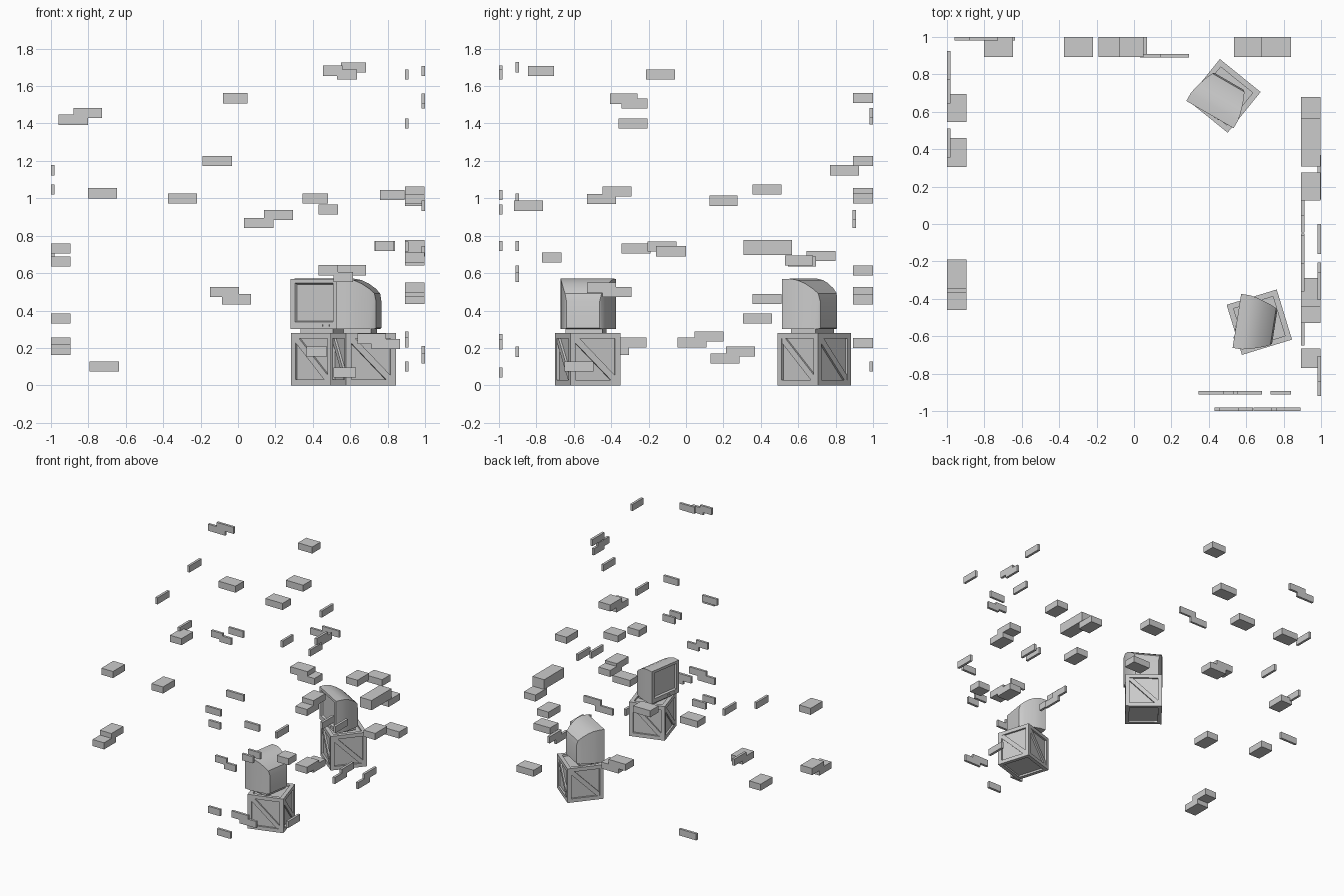
import bpy, bmesh, math
from mathutils import Matrix, Vector

if "Cube" in bpy.data.objects:
    bpy.data.objects.remove(bpy.data.objects["Cube"])


def finish(name, bm, matrix=None):
    bmesh.ops.recalc_face_normals(bm, faces=bm.faces)
    me = bpy.data.meshes.new(name)
    bm.to_mesh(me)
    bm.free()
    ob = bpy.data.objects.new(name, me)
    bpy.context.collection.objects.link(ob)
    if matrix:
        ob.matrix_world = matrix
    return ob


def add_box(bm, center, size, rot=None):
    m = Matrix.Translation(center) @ (rot or Matrix()) @ Matrix.Diagonal((*size, 1))
    bmesh.ops.create_cube(bm, size=1, matrix=m)


def place(x, y, z, yaw):
    return Matrix.Translation((x, y, z)) @ Matrix.Rotation(math.radians(yaw), 4, 'Z')


# Crate: recessed core, edge beams and a diagonal plank on each side
def crate(name, x, y, yaw, s=0.28, w=0.03):
    bm = bmesh.new()
    h = s / 2
    e = h - w / 2
    add_box(bm, (0, 0, 0), (s - 0.03,) * 3)
    for a in (-e, e):
        for b in (-e, e):
            add_box(bm, (a, b, 0), (w, w, s))
            add_box(bm, (0, a, b), (s - 2 * w, w, w))
            add_box(bm, (a, 0, b), (w, s - 2 * w, w))
    for k in range(4):
        turn = Matrix.Rotation(k * math.pi / 2, 4, 'Z')
        m = turn @ Matrix.Translation((0, -h + 0.01, 0)) @ Matrix.Rotation(math.pi / 4, 4, 'Y')
        # plank clipped to the opening so it meets the frame corners
        i, t = h - w, 0.024
        pts = [(-i, i), (-i + t, i), (i, -i + t), (i, -i), (i - t, -i), (-i, i - t)]
        rings = []
        for d in (-h + 0.003, -h + 0.02):
            rings.append([bm.verts.new(turn @ Vector((px, d, pz))) for px, pz in pts])
        bm.faces.new(rings[0])
        bm.faces.new(rings[1][::-1])
        for j in range(6):
            n = (j + 1) % 6
            bm.faces.new((rings[0][j], rings[0][n], rings[1][n], rings[1][j]))
    finish(name, bm, place(x, y, h, yaw))


# Tube monitor: rectangles lofted from recessed screen to narrow back
def monitor(name, x, y, yaw):
    bm = bmesh.new()
    sections = [  # depth, half width, bottom, top
        (0.014, 0.112, 0.345, 0.54), (0.0, 0.118, 0.338, 0.547),
        (0.0, 0.146, 0.302, 0.568), (0.05, 0.146, 0.302, 0.57),
        (0.09, 0.138, 0.302, 0.563), (0.13, 0.126, 0.302, 0.545),
        (0.17, 0.112, 0.302, 0.518), (0.197, 0.099, 0.302, 0.492),
        (0.205, 0.09, 0.306, 0.45)]
    rings = []
    for d, w, lo, hi in sections:
        rings.append([bm.verts.new(p) for p in
                      ((-w, d, lo), (w, d, lo), (w, d, hi), (-w, d, hi))])
    for r0, r1 in zip(rings, rings[1:]):
        for j in range(4):
            n = (j + 1) % 4
            bm.faces.new((r0[j], r0[n], r1[n], r1[j]))
    bm.faces.new(rings[0])
    bm.faces.new(rings[-1][::-1])
    ob = finish(name + "_body", bm, place(x, y, 0, yaw))
    bpy.context.view_layer.objects.active = ob
    ob.select_set(True)
    bpy.ops.object.shade_smooth_by_angle(angle=math.radians(25))
    ob.select_set(False)
    # stand and front buttons
    bm = bmesh.new()
    add_box(bm, (0, 0.105, 0.292), (0.2, 0.15, 0.025))
    finish(name + "_stand", bm, place(x, y, 0, yaw))
    bm = bmesh.new()
    for bx in (0.03, 0.05, 0.09):
        add_box(bm, (bx, 0, 0.32), (0.01, 0.006, 0.01))
    finish(name + "_buttons", bm, place(x, y, 0, yaw))


crate("front_crate", 0.67, -0.525, 17)
crate("back_crate", 0.48, 0.685, -39)
monitor("front_monitor", 0.55, -0.518, -99)
monitor("back_monitor", 0.406, 0.585, -30)


# Loose wall bricks: start, end along the wall, bottom height
def bricks(name, along_x, d0, d1, rows, height=0.054):
    for i, (u0, u1, z) in enumerate(rows):
        bm = bmesh.new()
        u, d = (u0 + u1) / 2, (d0 + d1) / 2
        if along_x:
            add_box(bm, (u, d, z + height / 2), (u1 - u0, d1 - d0, height))
        else:
            add_box(bm, (d, u, z + height / 2), (d1 - d0, u1 - u0, height))
        finish(f"{name}_{i + 1}", bm)


bricks("back_brick", True, 0.892, 1.0, [
    (-.08, .05, 1.508), (-.19, -.033, 1.172), (-.803, -.647, 1.0), (-.375, -.22, .972),
    (-.15, .005, .472), (-.085, .07, .433), (.535, .685, .588), (.685, .84, .2)])
bricks("back_inner_tile", True, 0.89, 0.908, [(.14, .295, .883), (.033, .19, .84)])
bricks("back_outer_tile", True, 0.98, 1.0, [
    (-.88, -.727, 1.428), (-.96, -.803, 1.393), (-.793, -.637, .073)])

bricks("front_inner_tile", True, -0.912, -0.893, [
    (.55, .685, 1.673), (.345, .48, .972), (.73, .84, .717), (.43, .535, .588),
    (.51, .615, .553), (.367, .475, .153)])
bricks("front_outer_tile", True, -1.0, -0.98, [
    (.455, .56, 1.655), (.53, .635, 1.635), (.76, .89, .99), (.43, .535, .912),
    (.735, .835, .717), (.51, .63, .042), (.64, .79, .222), (.715, .865, .193)])

bricks("left_brick", False, -1.0, -0.895, [
    (.545, .695, .635), (.305, .46, .33), (-.345, -.19, .705),
    (-.365, -.21, .203), (-.46, -.305, .163)])
bricks("left_tile", False, -1.0, -0.98, [
    (.77, .925, 1.123), (.355, .51, 1.02), (.645, .8, .665)])

bricks("right_brick", False, 0.892, 0.998, [
    (-.445, -.29, 1.01), (-.53, -.375, .97), (.125, .275, .96), (-.77, -.665, .657),
    (-.445, -.29, .472), (-.53, -.375, .495), (.355, .51, .435), (.53, .68, .64)])
bricks("right_large_brick", False, 0.892, 0.998, [(.308, .567, .697)], 0.08)
bricks("right_inner_tile", False, 0.892, 0.912, [
    (-.215, -.06, 1.635), (-.36, -.205, 1.372), (-.205, -.05, .715),
    (-.65, -.495, .073), (.045, .2, .235), (-.045, .11, .203)])
bricks("right_outer_tile", False, 0.98, 1.0, [
    (-.845, -.705, 1.653), (-.405, -.26, 1.505), (-.345, -.205, 1.48),
    (-.92, -.765, .933), (-.16, 0, .69), (.215, .37, .155), (.13, .285, .117)])
